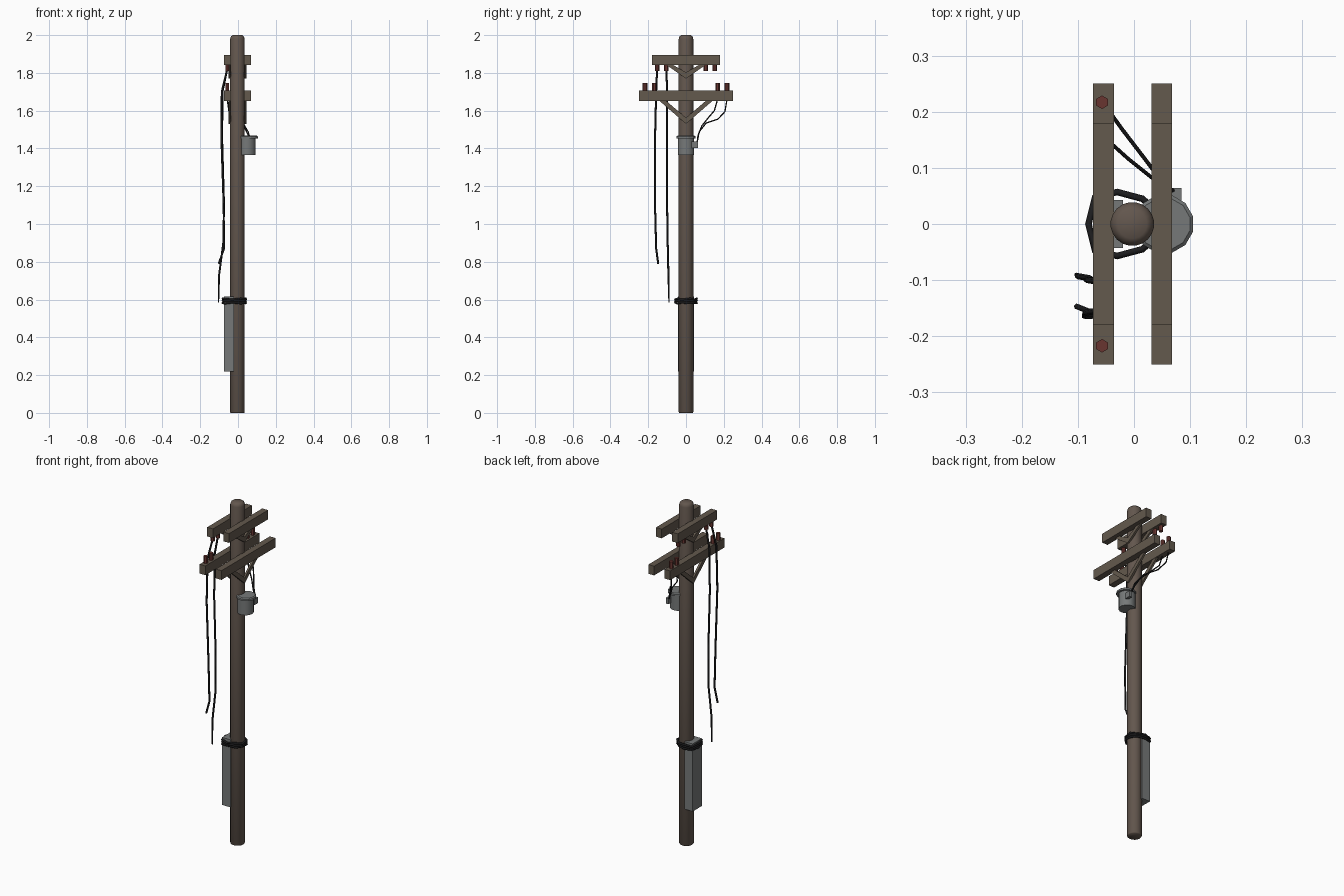
import bpy, bmesh, math
from mathutils import Vector

cube = bpy.data.objects.get("Cube")
if cube:
    bpy.data.objects.remove(cube, do_unlink=True)


def material(name, rgb):
    m = bpy.data.materials.new(name)
    m.use_nodes = True
    m.diffuse_color = (*rgb, 1)
    m.node_tree.nodes["Principled BSDF"].inputs["Base Color"].default_value = (*rgb, 1)
    return m


POLE = material("brown pole wood", (0.125, 0.095, 0.076))
ARM = material("weathered arm wood", (0.125, 0.1, 0.075))
RED = material("red brown ceramic", (0.14, 0.036, 0.03))
GREY = material("grey metal", (0.18, 0.19, 0.19))
BLACK = material("black rubber", (0.012, 0.012, 0.013))


def finish(name, bm, mat, smooth=None):
    bmesh.ops.recalc_face_normals(bm, faces=bm.faces)
    me = bpy.data.meshes.new(name)
    bm.to_mesh(me)
    bm.free()
    me.materials.append(mat)
    ob = bpy.data.objects.new(name, me)
    bpy.context.collection.objects.link(ob)
    if smooth:
        bpy.ops.object.select_all(action='DESELECT')
        ob.select_set(True)
        bpy.context.view_layer.objects.active = ob
        bpy.ops.object.shade_smooth_by_angle(angle=math.radians(smooth))
    return ob


def box(name, lo, hi, mat):
    bm = bmesh.new()
    bmesh.ops.create_cube(bm, size=1)
    lo, hi = Vector(lo), Vector(hi)
    for v in bm.verts:
        v.co = (lo + hi) / 2 + v.co * (hi - lo)
    return finish(name, bm, mat)


def lathe(name, centre, profile, sides, mat, smooth=None):
    """Stack of rings (radius, z) closed by flat caps."""
    bm = bmesh.new()
    rings = []
    for r, z in profile:
        angles = [2 * math.pi * (i + 0.5) / sides for i in range(sides)]
        rings.append([bm.verts.new((centre[0] + r * math.cos(a),
                                    centre[1] + r * math.sin(a), z)) for a in angles])
    for a, b in zip(rings, rings[1:]):
        for i in range(sides):
            j = (i + 1) % sides
            bm.faces.new((a[i], a[j], b[j], b[i]))
    bm.faces.new(rings[0])
    bm.faces.new(rings[-1])
    return finish(name, bm, mat, smooth)


def cable(name, points, radius, closed=False, tip=1.0):
    cu = bpy.data.curves.new(name, 'CURVE')
    cu.dimensions = '3D'
    cu.bevel_depth = radius
    cu.bevel_resolution = 1
    cu.use_fill_caps = True
    sp = cu.splines.new('POLY')
    sp.points.add(len(points) - 1)
    for p, co in zip(sp.points, points):
        p.co = (*co, 1)
    sp.points[-1].radius = tip
    sp.use_cyclic_u = closed
    cu.materials.append(BLACK)
    ob = bpy.data.objects.new(name, cu)
    bpy.context.collection.objects.link(ob)


# Pole, softly shaded over its ends
lathe("pole", (-0.003, 0), [(0.036, 0), (0.039, 0.004), (0.039, 1.98),
                            (0.035, 1.993), (0.026, 2.0)], 20, POLE, 180)


# Cross arms and their V braces, a pair on each side of the pole
def brace(name, x, sy, y_top, z_top, z_low, width):
    t = 0.006
    outline = [(0, z_low), (0, z_low + width * 1.3),
               (y_top - width, z_top), (y_top + width * 0.4, z_top)]
    bm = bmesh.new()
    f = bm.faces.new([bm.verts.new((x - t, sy * y, z)) for y, z in outline])
    ext = bmesh.ops.extrude_face_region(bm, geom=[f])["geom"]
    for v in ext:
        if isinstance(v, bmesh.types.BMVert):
            v.co.x += 2 * t
    finish(name, bm, ARM)


for side, x0 in (("right", -0.073), ("left", 0.031)):
    x1 = x0 + 0.037
    xb = -0.044 if x0 < 0 else 0.038
    for level, half, z0, z1, yt, zl in (("lower", 0.25, 1.652, 1.706, 0.135, 1.53),
                                        ("upper", 0.18, 1.842, 1.896, 0.1, 1.77)):
        box(f"{level}_arm_{side}", (x0, -half, z0), (x1, half, z1), ARM)
        for end, sy in (("front", -1), ("back", 1)):
            brace(f"{level}_brace_{side}_{end}", xb, sy, yt, z0 + 0.004, zl, 0.025)

# Insulators: standing on the lower arm, hanging from the upper one
for end, sy in (("front", -1), ("back", 1)):
    for k, (y_low, y_up) in enumerate(((0.217, 0.153), (0.167, 0.104))):
        lathe(f"lower_insulator_{end}_{k}", (-0.057, sy * y_low),
              [(0.012, 1.7), (0.012, 1.747)], 6, RED)
        lathe(f"upper_insulator_{end}_{k}", (-0.057, sy * y_up),
              [(0.012, 1.81), (0.012, 1.85)], 6, RED)

# Transformer drum with lid and side bushing
lathe("transformer_drum", (0.049, 0), [(0.045, 1.365), (0.045, 1.46)], 12, GREY, 40)
lathe("transformer_lid", (0.054, 0), [(0.053, 1.453), (0.053, 1.463), (0.047, 1.468)], 12, GREY)
box("transformer_bushing", (0.068, 0.03, 1.402), (0.085, 0.064, 1.436), GREY)

# Cabinet strapped to the pole
box("cabinet", (-0.073, -0.043, 0.22), (-0.02, 0.043, 0.615), GREY)

# Strap coils around pole and cabinet
half_loop = [(-0.07, 0.047), (-0.03, 0.057), (0.015, 0.045), (0.041, 0.022)]
loop = [(-0.081, 0)] + half_loop + [(x, -y) for x, y in reversed(half_loop)]
for k, z in enumerate((0.582, 0.592, 0.602)):
    cable(f"strap_{k}", [(x, y, z + 0.003 * math.sin(3 * i + k)) for i, (x, y) in enumerate(loop)],
          0.006, closed=True)

# Loose cables hanging from the upper arm
cable("long_cable", [(-0.057, -0.104, 1.82), (-0.082, -0.1, 1.7), (-0.084, -0.1, 1.45),
                     (-0.074, -0.1, 1.1), (-0.078, -0.097, 0.9), (-0.1, -0.093, 0.73),
                     (-0.103, -0.09, 0.585)], 0.0055, tip=0.6)
cable("short_cable", [(-0.057, -0.153, 1.82), (-0.086, -0.158, 1.7), (-0.088, -0.164, 1.45),
                      (-0.076, -0.164, 1.1), (-0.074, -0.158, 0.87), (-0.102, -0.147, 0.79)],
      0.0055)

# Drop wires from the lower arm to the transformer
cable("outer_drop_wire", [(-0.057, 0.217, 1.66), (-0.048, 0.206, 1.595), (-0.022, 0.17, 1.556),
                          (0.027, 0.106, 1.534), (0.054, 0.069, 1.487), (0.072, 0.058, 1.425)], 0.0035)
cable("inner_drop_wire", [(-0.057, 0.167, 1.66), (-0.048, 0.15, 1.6), (-0.01, 0.116, 1.56),
                          (0.03, 0.084, 1.52), (0.054, 0.064, 1.47), (0.072, 0.058, 1.425)], 0.0035)
